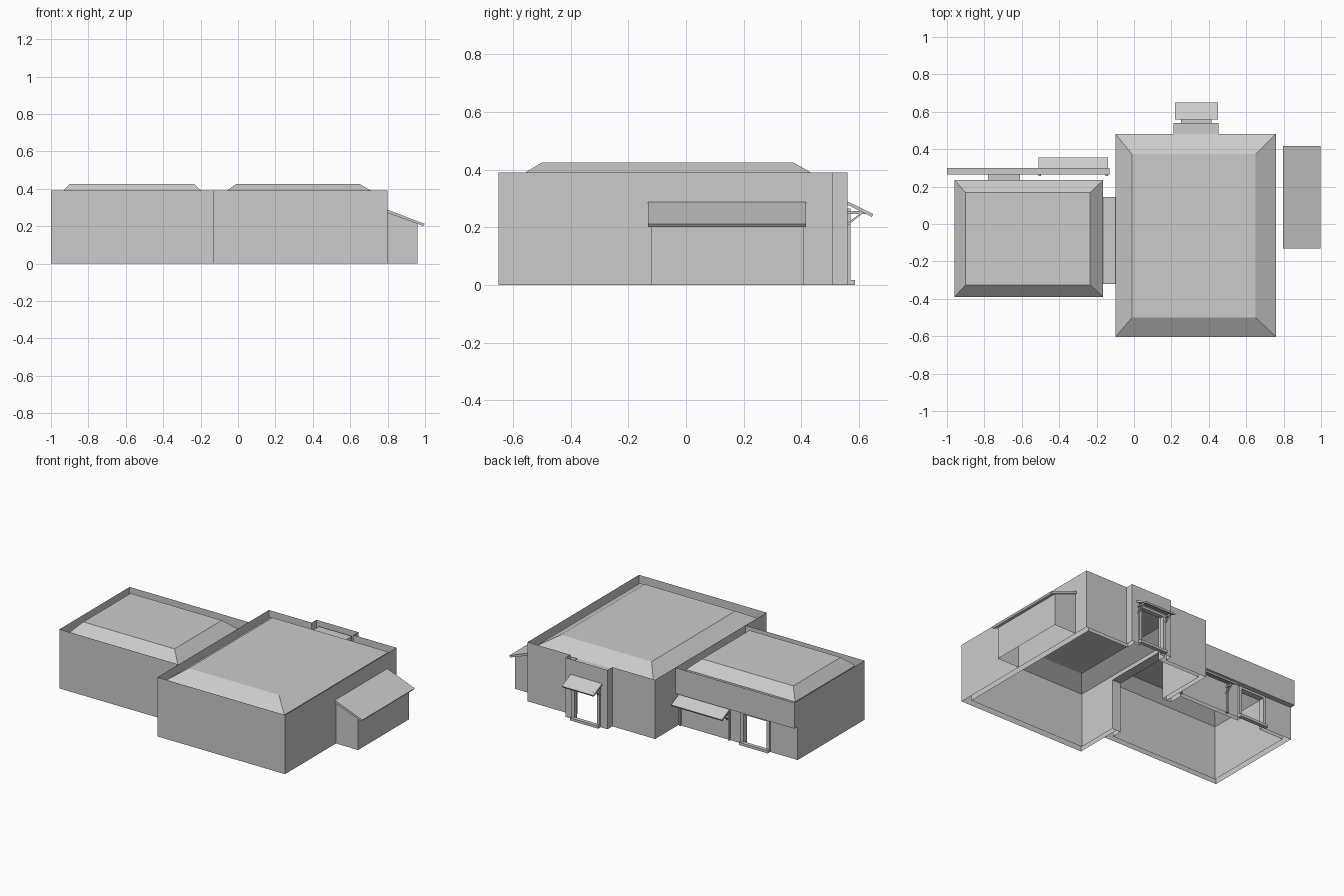
import bpy
from mathutils import Vector

if "Cube" in bpy.data.objects:
    bpy.data.objects.remove(bpy.data.objects["Cube"])

H = 0.39          # parapet height
RB = 0.362        # roof base height


def mesh(name, faces):
    """Make one object from a list of polygons given as point lists."""
    verts, idx = [], []
    for f in faces:
        idx.append(list(range(len(verts), len(verts) + len(f))))
        verts += [tuple(p) for p in f]
    me = bpy.data.meshes.new(name)
    me.from_pydata(verts, [], idx)
    ob = bpy.data.objects.new(name, me)
    bpy.context.collection.objects.link(ob)
    return ob


def walls(path, top, closed=True, flip=False):
    """Sheet walls along a path; a third value lifts the next segment's bottom (opening)."""
    faces, n = [], len(path)
    for i in range(n if closed else n - 1):
        a, b = path[i], path[(i + 1) % n]
        z0 = a[2] if len(a) > 2 else 0
        f = [(a[0], a[1], z0), (b[0], b[1], z0), (b[0], b[1], top), (a[0], a[1], top)]
        faces.append(f[::-1] if flip else f)
    return faces


def extrude(name, profile, vec):
    """Closed prism from a planar profile."""
    a = [Vector(p) for p in profile]
    b = [p + Vector(vec) for p in a]
    n = len(a)
    faces = [a[::-1], b] + [[a[i], a[(i + 1) % n], b[(i + 1) % n], b[i]] for i in range(n)]
    return mesh(name, faces)


def box(name, x0, x1, y0, y1, z0, z1):
    return extrude(name, [(x0, y0, z0), (x1, y0, z0), (x1, y1, z0), (x0, y1, z0)], (0, 0, z1 - z0))


def hip(x0, x1, y0, y1, a0, a1, b0, b1):
    """Low hipped roof: base rectangle, smaller flat top."""
    lo = [(x0, y0, RB), (x1, y0, RB), (x1, y1, RB), (x0, y1, RB)]
    hi = [(a0, b0, .425), (a1, b0, .425), (a1, b1, .425), (a0, b1, .425)]
    return [hi] + [[lo[i], lo[(i + 1) % 4], hi[(i + 1) % 4], hi[i]] for i in range(4)]


def reveal(x0, x1, y0, y1, top):
    """Jambs and head lining a door opening."""
    return [[(x0, y0, 0), (x0, y1, 0), (x0, y1, top), (x0, y0, top)],
            [(x1, y1, 0), (x1, y0, 0), (x1, y0, top), (x1, y1, top)],
            [(x0, y0, top), (x0, y1, top), (x1, y1, top), (x1, y0, top)]]


def awning(name, x0, x1, y, z):
    """Sloped slab with two bracket frames underneath."""
    extrude(name, [(x0, y, z), (x0, y + .09, z - .044), (x0, y + .085, z - .054),
                   (x0, y, z - .012)], (x1 - x0, 0, 0))
    for x in (x0 + .008, x1 - .018):
        w = (.01, 0, 0)
        extrude(name + "_arm", [(x, y, z - .043), (x, y + .07, z - .043),
                                (x, y + .07, z - .034), (x, y, z - .034)], w)
        extrude(name + "_strut", [(x, y, z - .085), (x, y + .055, z - .04),
                                  (x, y + .047, z - .04), (x, y, z - .075)], w)


# large block: outer walls with porch bump, door and inner passage
PZ, D1, D2 = .335, .25, .20
mesh("large_block_walls", walls([
    (.798, -.65), (.798, .51), (.485, .51), (.485, .56), (.415, .56, D1), (.25, .56),
    (.18, .56), (.18, .51), (-.132, .51), (-.132, .145, PZ), (-.132, -.32), (-.132, -.65)], H))
mesh("large_block_inner_walls", walls([
    (.76, -.604), (.76, .482), (.452, .482), (.452, .54), (.415, .54, D1), (.25, .54),
    (.212, .54), (.212, .482), (-.10, .482), (-.10, .145, PZ), (-.10, -.32), (-.10, -.604)], RB, flip=True))
mesh("large_roof", hip(-.10, .76, -.604, .482, -.01, .65, -.50, .373))
mesh("porch_ceiling", [[(.212, .482, RB), (.452, .482, RB), (.452, .54, RB), (.212, .54, RB)]])

# small block: outer walls, recessed back wall and overhanging fascia
mesh("small_block_walls", walls([(-1, .265), (-1, -.43), (-.132, -.43)][::1], H, closed=False))
mesh("small_block_back_wall", walls([
    (-.132, .265), (-.61, .265, D2), (-.78, .265), (-1, .265)], .22, closed=False))
mesh("back_fascia", walls([(-.132, .30, .22), (-1, .30, .22), (-1, .265)], H, closed=False)
     + [[(-1, .265, .22), (-1, .30, .22), (-.132, .30, .22), (-.132, .265, .22)]])
mesh("small_block_inner_walls", walls([
    (-.165, -.39), (-.165, -.32, PZ), (-.165, .145), (-.165, .235), (-.61, .235, D2), (-.78, .235),
    (-.96, .235), (-.96, -.39)], RB, flip=True))
mesh("small_roof", hip(-.96, -.165, -.39, .235, -.90, -.235, -.325, .168))

# passage lining between the two blocks
a, b = -.165, -.10
mesh("passage", [[(a, y, 0), (b, y, 0), (b, y, PZ), (a, y, PZ)] for y in (-.32, .145)]
     + [[(a, -.32, PZ), (b, -.32, PZ), (b, .145, PZ), (a, .145, PZ)]])

# doors: linings, frame posts, sills
for n, x0, x1, y0, y1, top in (("large_door", .25, .415, .54, .56, D1),
                               ("small_door", -.78, -.61, .235, .265, D2)):
    mesh(n + "_lining", reveal(x0, x1, y0, y1, top))
    box(n + "_post_left", x0 - .02, x0, y1, y1 + .01, 0, top + .015)
    box(n + "_post_right", x1, x1 + .02, y1, y1 + .01, 0, top + .015)
    box(n + "_header", x0, x1, y1, y1 + .01, top, top + .015)
    box(n + "_sill", x0 - .02, x1 + .02, y1, y1 + .026, 0, .017)

# awnings at the back
awning("large_awning", .22, .45, .56, .29)
awning("small_awning", -.51, -.14, .265, .212)
for x in (-.51, -.152):
    box("window_post", x, x + .012, .257, .275, 0, .20)

# side annex with sloped canopy
ya, yb = -.12, .408
zt = {.798: .275, .96: .213}
pts = [(.798, ya), (.96, ya), (.96, yb), (.798, yb)]
mesh("annex_walls", [[(*p, 0), (*q, 0), (*q, zt[q[0]]), (*p, zt[p[0]])] for p, q in zip(pts, pts[1:])])
extrude("annex_canopy", [(.797, -.131, .272), (.99, -.131, .201), (.998, -.131, .212),
                         (.797, -.131, .289)], (0, .547, 0))
